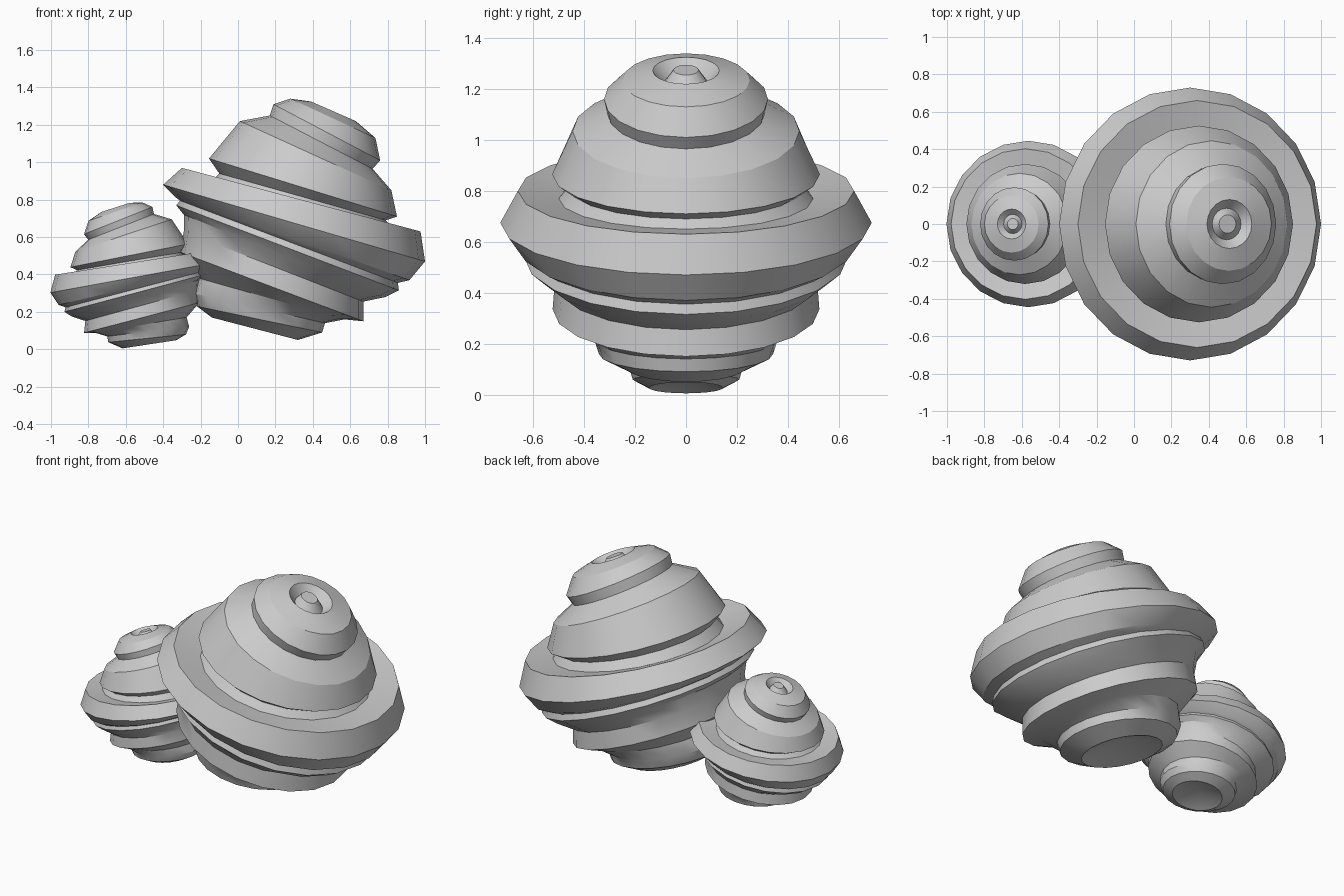
import bpy, bmesh, math
from mathutils import Matrix, Vector

if "Cube" in bpy.data.objects:
    bpy.data.objects.remove(bpy.data.objects["Cube"])

SEGMENTS = 20

# Tilted ring outline, top to bottom: left x, left z, right x, right z in the front view
RINGS = [
    # central nub and hollow in the crown
    (0.455, 1.295, 0.545, 1.255), (0.418, 1.26, 0.572, 1.19), (0.39, 1.325, 0.63, 1.22),
    # crown
    (0.28, 1.34, 0.735, 1.13), (0.19, 1.31, 0.76, 1.01), (0.17, 1.25, 0.72, 0.965),
    # upper tier
    (0.01, 1.22, 0.82, 0.85), (-0.155, 1.02, 0.85, 0.71), (-0.10, 0.94, 0.79, 0.69),
    # wide tier with recessed top
    (-0.15, 0.89, 0.82, 0.65), (-0.30, 0.97, 0.976, 0.63), (-0.40, 0.88, 1.00, 0.47),
    (-0.33, 0.81, 0.917, 0.37),
    # narrow ridge
    (-0.31, 0.795, 0.855, 0.355), (-0.33, 0.77, 0.86, 0.315), (-0.29, 0.72, 0.79, 0.28),
    # lower tier
    (-0.29, 0.63, 0.67, 0.255), (-0.31, 0.52, 0.67, 0.15),
    # base tier
    (-0.21, 0.38, 0.57, 0.16), (-0.24, 0.30, 0.465, 0.14), (-0.22, 0.23, 0.45, 0.09),
    (-0.14, 0.17, 0.32, 0.05),
]
BASE_HOLLOW = (0.11, 0.0, 0.18)


def make_hive(name, matrix):
    bm = bmesh.new()
    loops = []
    for lx, lz, rx, rz in RINGS:
        centre = Vector(((lx + rx) / 2, 0, (lz + rz) / 2))
        half = Vector(((rx - lx) / 2, 0, (rz - lz) / 2))
        side = Vector((0, half.length, 0))
        angles = [2 * math.pi * i / SEGMENTS for i in range(SEGMENTS)]
        loops.append([bm.verts.new(centre + half * math.cos(a) + side * math.sin(a))
                      for a in angles])
    # walls between neighbouring rings
    for upper, lower in zip(loops, loops[1:]):
        for i in range(SEGMENTS):
            j = (i + 1) % SEGMENTS
            bm.faces.new((upper[i], lower[i], lower[j], upper[j]))
    # nub cap and dished base
    bm.faces.new(loops[0])
    tip = bm.verts.new(BASE_HOLLOW)
    for i in range(SEGMENTS):
        bm.faces.new((loops[-1][i], tip, loops[-1][(i + 1) % SEGMENTS]))
    bmesh.ops.transform(bm, matrix=matrix, verts=bm.verts)
    bmesh.ops.recalc_face_normals(bm, faces=bm.faces)
    mesh = bpy.data.meshes.new(name)
    bm.to_mesh(mesh)
    bm.free()
    obj = bpy.data.objects.new(name, mesh)
    bpy.context.collection.objects.link(obj)
    bpy.ops.object.select_all(action='DESELECT')
    obj.select_set(True)
    bpy.context.view_layer.objects.active = obj
    bpy.ops.object.shade_smooth_by_angle(angle=math.radians(25))
    return obj


# Large tiered mound
make_hive("large_mound", Matrix.Identity(4))

# Small mound: turned around, scaled and set slightly more upright
make_hive("small_mound",
          Matrix.Translation((-0.565, 0, 0.383))
          @ Matrix.Rotation(math.radians(6), 4, 'Y')
          @ Matrix.Rotation(math.pi, 4, 'Z')
          @ Matrix.Scale(0.61, 4)
          @ Matrix.Translation((-0.30, 0, -0.675)))
